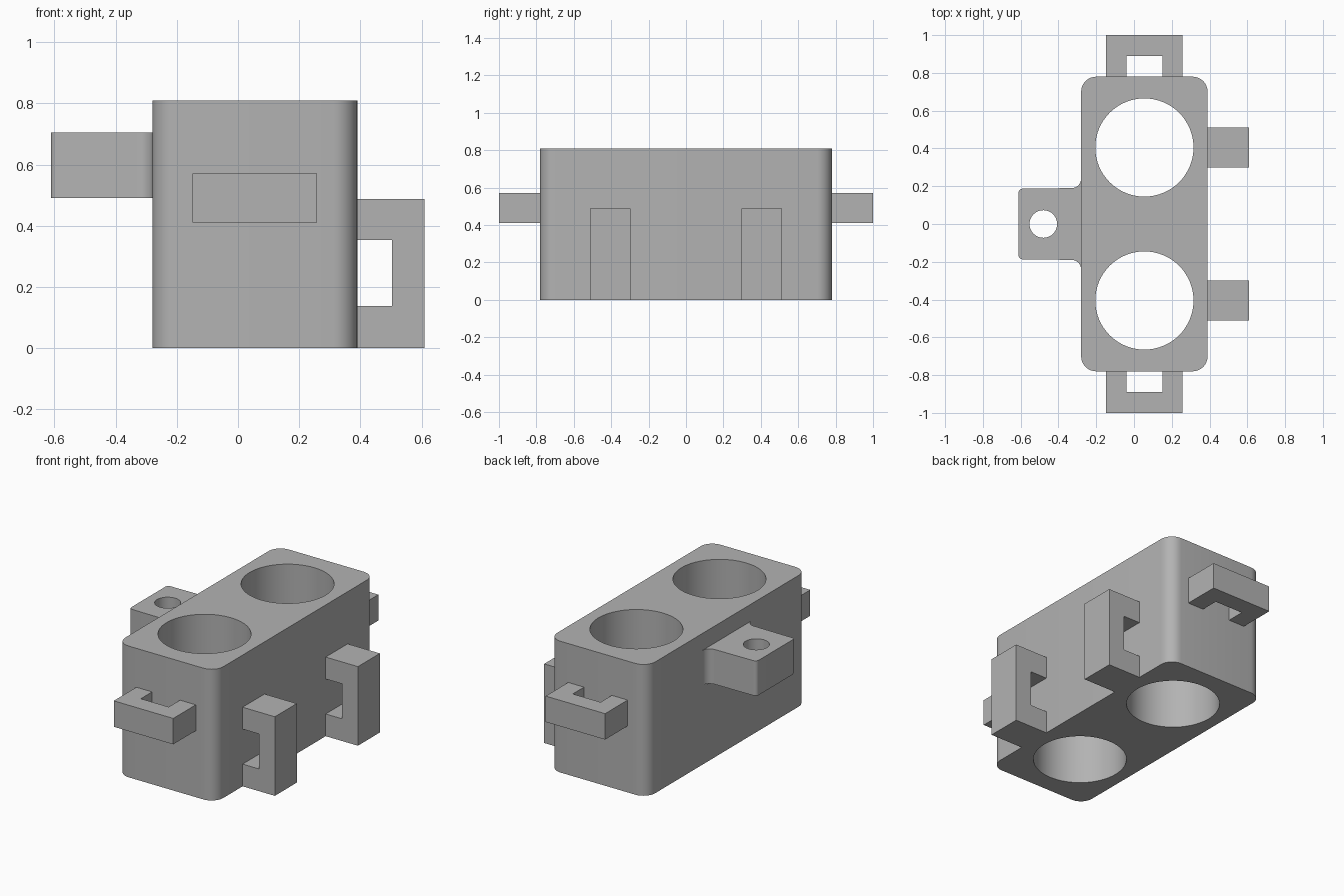
import bpy, bmesh
from math import sin, cos, pi, radians
from mathutils import Matrix, Vector

if "Cube" in bpy.data.objects:
    bpy.data.objects.remove(bpy.data.objects["Cube"], do_unlink=True)

grey = bpy.data.materials.new("plain grey")
grey.use_nodes = True
GREY = (0.45, 0.45, 0.45, 1)
grey.diffuse_color = GREY
grey.node_tree.nodes["Principled BSDF"].inputs["Base Color"].default_value = GREY


def arc(cx, cy, r, start, end, steps=8):
    """Points along an arc, angles in degrees."""
    angles = [radians(start + (end - start) * i / steps) for i in range(steps + 1)]
    return [(cx + r * cos(a), cy + r * sin(a)) for a in angles]


def prism(name, outline, low, high, axes=((1, 0, 0), (0, 1, 0), (0, 0, 1))):
    """Extrude a 2D outline from low to high along the third axis."""
    u, v, w = (Vector(a) for a in axes)
    bm = bmesh.new()
    face = bm.faces.new([bm.verts.new(u * a + v * b + w * low) for a, b in outline])
    top = bmesh.ops.extrude_face_region(bm, geom=[face])["geom"]
    bmesh.ops.translate(bm, vec=w * (high - low),
                        verts=[g for g in top if isinstance(g, bmesh.types.BMVert)])
    bmesh.ops.recalc_face_normals(bm, faces=bm.faces)
    mesh = bpy.data.meshes.new(name)
    bm.to_mesh(mesh)
    bm.free()
    mesh.materials.append(grey)
    obj = bpy.data.objects.new(name, mesh)
    bpy.context.collection.objects.link(obj)
    return obj


def activate(obj):
    bpy.ops.object.select_all(action='DESELECT')
    obj.select_set(True)
    bpy.context.view_layer.objects.active = obj


def drill(obj, x, y, r, steps):
    """Cut a round vertical hole through a part."""
    cutter = prism("hole_cutter", arc(x, y, r, 0, 360, steps)[:-1], -0.2, 1.1)
    cutter.hide_render = True
    mod = obj.modifiers.new("hole", 'BOOLEAN')
    mod.operation, mod.solver, mod.object = 'DIFFERENCE', 'EXACT', cutter
    activate(obj)
    bpy.ops.object.modifier_apply(modifier=mod.name)
    bpy.data.objects.remove(cutter, do_unlink=True)


def smooth(obj):
    activate(obj)
    bpy.ops.object.shade_smooth_by_angle(angle=radians(30))


# Main block with rounded vertical corners and two large bores
LEFT, RIGHT, END, TOP, R = -0.28, 0.39, 0.78, 0.81, 0.08
outline = (arc(RIGHT - R, END - R, R, 0, 90) + arc(LEFT + R, END - R, R, 90, 180)
           + arc(LEFT + R, R - END, R, 180, 270) + arc(RIGHT - R, R - END, R, 270, 360))
body = prism("body", outline, 0, TOP)
for side in (-1, 1):
    drill(body, 0.055, side * 0.405, 0.26, 64)
smooth(body)

# Mounting tab with filleted root, rounded tip and a screw hole
half = arc(LEFT - 0.05, 0.24, 0.05, 0, -90) + arc(-0.59, 0.165, 0.022, 90, 180, 5)
half = [(LEFT + 0.01, 0.24)] + half
tab = prism("mounting_tab", half + [(x, -y) for x, y in reversed(half)], 0.49, 0.705)
drill(tab, -0.48, 0, 0.073, 40)
smooth(tab)


def loop_outline(base, tip, inner, low, high, gap_low, gap_high):
    """C-shaped outline, open towards the block."""
    return [(base, low), (tip, low), (tip, high), (base, high), (base, gap_high),
            (inner, gap_high), (inner, gap_low), (base, gap_low)]


# Strap loops: horizontal ones on the ends, upright ones on the side
for name, side in (("front", -1), ("back", 1)):
    prism(name + "_end_loop",
          loop_outline(END, 1.0, 0.89, -0.148, 0.258, -0.04, 0.15),
          0.41, 0.57, ((0, side, 0), (1, 0, 0), (0, 0, 1)))
    prism(name + "_side_loop",
          loop_outline(RIGHT, 0.61, 0.503, 0, 0.488, 0.137, 0.353),
          0.298, 0.512, ((1, 0, 0), (0, 0, 1), (0, side, 0)))
